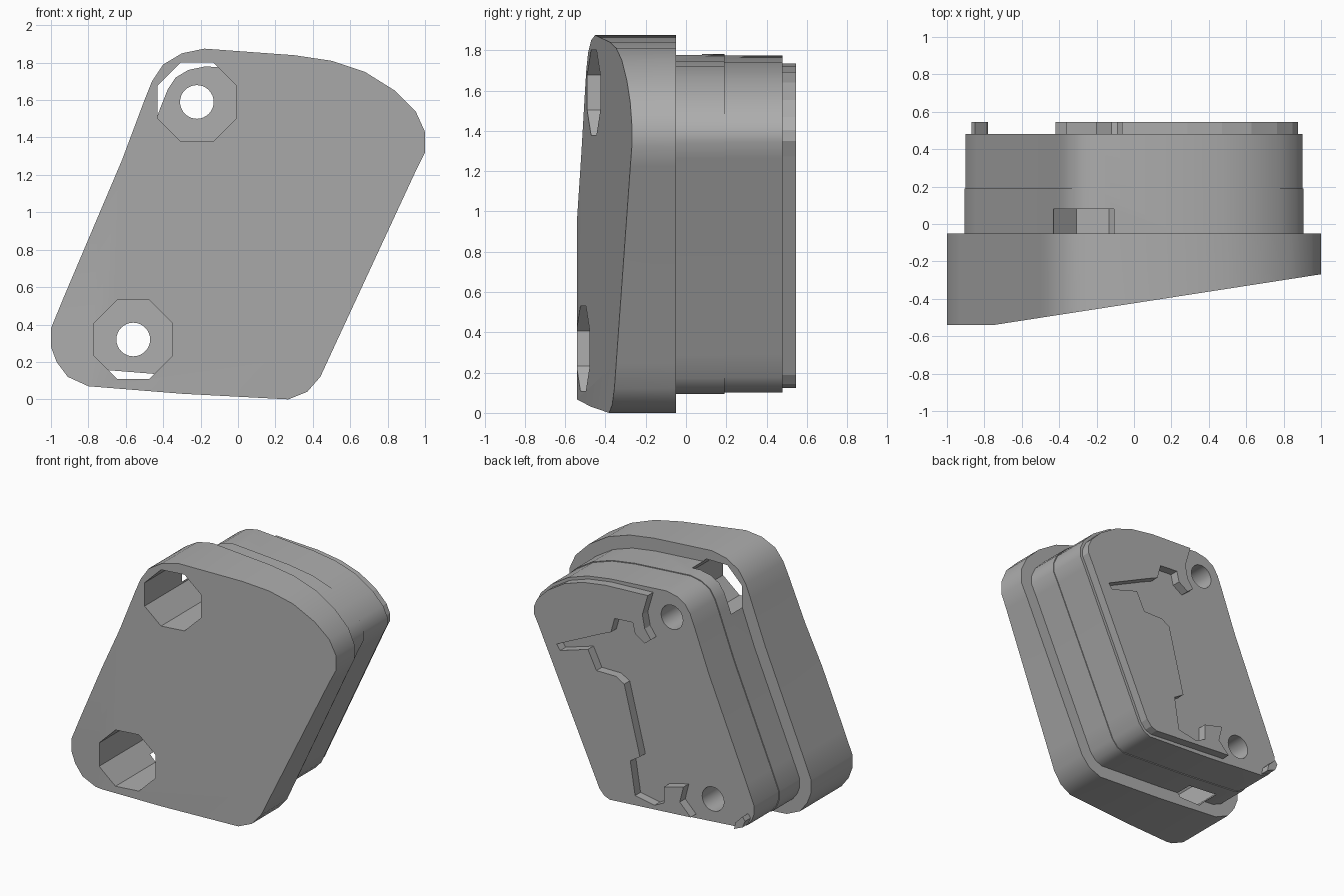
import bpy, bmesh, math
from mathutils import Vector

old = bpy.data.objects.get("Cube")
if old:
    bpy.data.objects.remove(old, do_unlink=True)

grey = bpy.data.materials.new("plain grey")
grey.use_nodes = True
grey.diffuse_color = (0.42, 0.42, 0.42, 1)
grey.node_tree.nodes["Principled BSDF"].inputs["Base Color"].default_value = grey.diffuse_color


def circle(cx, cz, r, n, turn=0.0):
    angles = [turn + 2 * math.pi * i / n for i in range(n)]
    return [(cx + r * math.cos(a), cz + r * math.sin(a)) for a in angles]


def inset(pts, d):
    """Move a counter-clockwise outline inward by d."""
    out = []
    for i, p in enumerate(pts):
        p, a, b = Vector(p), Vector(pts[i - 1]), Vector(pts[(i + 1) % len(pts)])
        u, v = (p - a).normalized(), (b - p).normalized()
        n1, n2 = Vector((-u.y, u.x)), Vector((-v.y, v.x))
        out.append(tuple(p + (n1 + n2) * d / (1 + n1.dot(n2))))
    return out


def prism(name, pts, y0, y1, planes=()):
    """Extrude an x-z outline along y, then trim it with slanted planes."""
    bm = bmesh.new()
    face = bm.faces.new([bm.verts.new((x, y0, z)) for x, z in pts])
    top = bmesh.ops.extrude_face_region(bm, geom=[face])["geom"]
    moved = [v for v in top if isinstance(v, bmesh.types.BMVert)]
    bmesh.ops.translate(bm, verts=moved, vec=(0, y1 - y0, 0))
    for co, no in planes:
        res = bmesh.ops.bisect_plane(bm, geom=bm.verts[:] + bm.edges[:] + bm.faces[:],
                                     plane_co=co, plane_no=no, clear_inner=True)
        rim = [e for e in res["geom_cut"] if isinstance(e, bmesh.types.BMEdge)]
        bmesh.ops.edgeloop_fill(bm, edges=rim)
    bmesh.ops.recalc_face_normals(bm, faces=bm.faces[:])
    mesh = bpy.data.meshes.new(name)
    bm.to_mesh(mesh)
    bm.free()
    mesh.materials.append(grey)
    obj = bpy.data.objects.new(name, mesh)
    bpy.context.collection.objects.link(obj)
    return obj


def activate(obj):
    bpy.ops.object.select_all(action='DESELECT')
    obj.select_set(True)
    bpy.context.view_layer.objects.active = obj


def cut(obj, cutters):
    activate(obj)
    for c in cutters:
        mod = obj.modifiers.new("cut", 'BOOLEAN')
        mod.operation, mod.solver, mod.object = 'DIFFERENCE', 'EXACT', c
        bpy.ops.object.modifier_apply(modifier=mod.name)


# Leaning rounded outline shared by flange, body and back plate
outline = [(-1, .28), (-.97, .2), (-.91, .12), (-.8, .07), (-.3, .03), (.27, 0),
           (.37, .04), (.44, .12), (.5, .25), (.95, 1.22), (1, 1.32), (1, 1.43),
           (.95, 1.54), (.84, 1.65), (.68, 1.75), (.5, 1.81), (.3, 1.84),
           (-.18, 1.875), (-.3, 1.85), (-.4, 1.79), (-.46, 1.7), (-.5, 1.6),
           (-.62, 1.28), (-.93, .55), (-1, .38)]

# Wedge-shaped front flange
slope = ((-.75, -.54, 0), (-.155, 1, 0))
flat = ((0, -.54, 0), (0, 1, 0))
flange = prism("front_flange", outline, -.7, -.05, (slope, flat))

# Inset body behind the flange, in two slightly stepped layers
body = prism("rear_body", inset(outline, .1), -.1, .48)
skirt = prism("body_skirt", inset(outline, .094), -.09, .19)

# Raised back plate with a ragged inner edge
rim = inset(outline, .122)[5:17]
ragged = [(-.065, 1.735), (-.02, 1.58), (-.04, 1.48), (-.09, 1.41), (-.04, 1.37),
          (.04, 1.42), (.06, 1.5), (.21, 1.49), (.24, 1.38), (.33, 1.34),
          (.69, 1.17), (.66, 1.13), (.43, 1.2), (.36, 1.06), (.2, 1.06), (.13, 1.02),
          (0, .51), (.08, .46), (.04, .21), (-.12, .18), (-.2, .22), (-.2, .34),
          (-.36, .38), (-.33, .26), (-.42, .17), (-.42, .165)]
back_plate = prism("back_plate", rim + ragged[:-1], .47, .545)
nub = prism("corner_nub", [(-.87, .26), (-.85, .21), (-.78, .18), (-.79, .23), (-.85, .29)],
            .47, .545)

# Octagonal screw recesses and round through holes
centres = [(-.22, 1.59), (-.56, .32)]
recesses = [prism("recess_cutter", circle(x, z, .228, 8, math.pi / 8), -.9, .08)
            for x, z in centres]
holes = [prism("hole_cutter", circle(x, z, .09, 32), -.2, .7) for x, z in centres]
cut(flange, recesses)
cut(body, recesses + holes)
cut(skirt, recesses + holes)
for c in recesses + holes:
    bpy.data.objects.remove(c, do_unlink=True)

for obj in (flange, body, skirt):
    activate(obj)
    bpy.ops.object.shade_smooth_by_angle(angle=math.radians(35))
